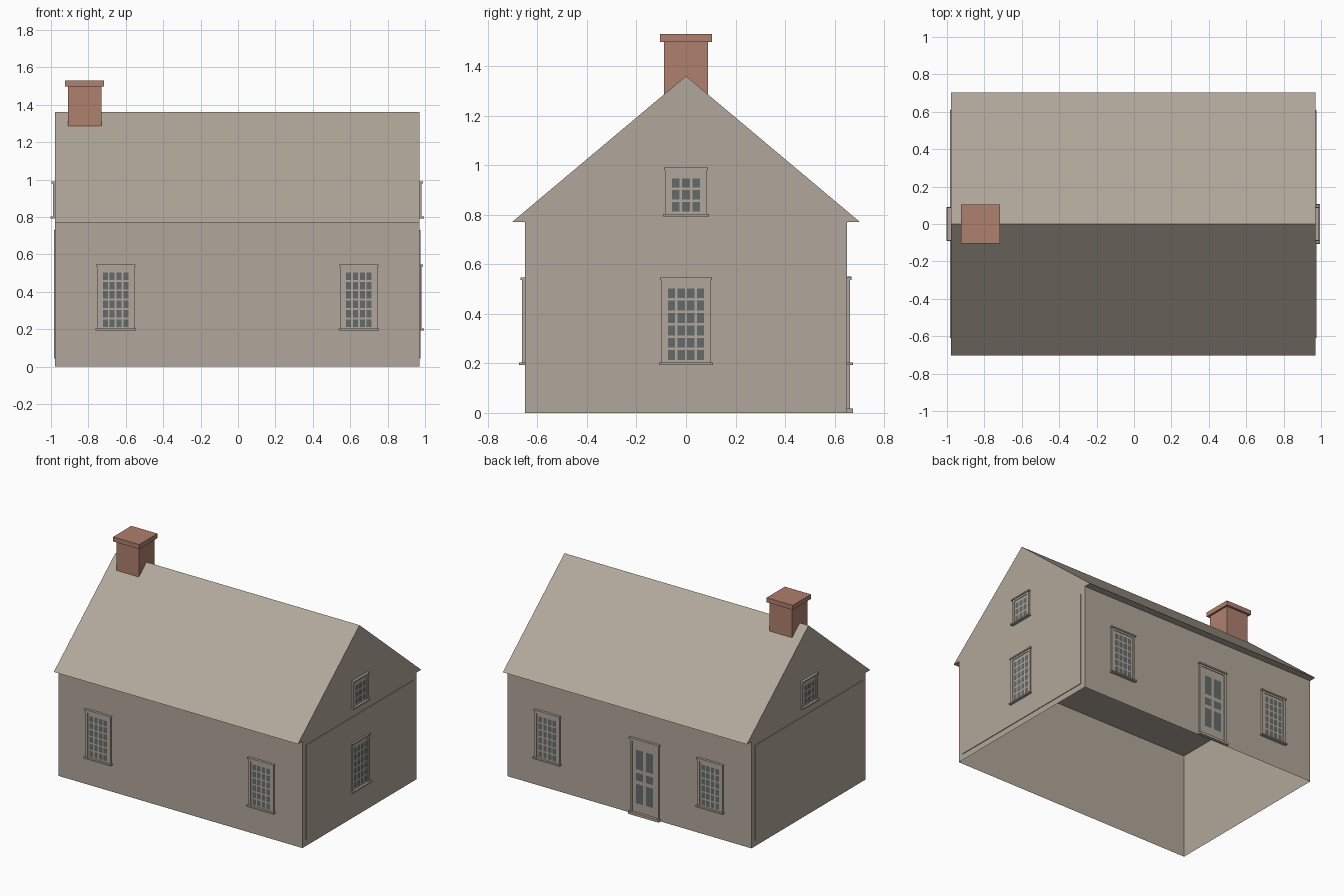
import bpy
import bmesh
from math import pi
from mathutils import Matrix

cube = bpy.data.objects.get("Cube")
if cube:
    bpy.data.objects.remove(cube)


def make_material(name, rgb):
    mat = bpy.data.materials.new(name)
    mat.use_nodes = True
    color = (*rgb, 1)
    mat.diffuse_color = color
    bsdf = mat.node_tree.nodes["Principled BSDF"]
    bsdf.inputs["Base Color"].default_value = color
    bsdf.inputs["Roughness"].default_value = 0.9
    return mat


WOOD = make_material("weathered wood", (0.44, 0.39, 0.325))
BRICK = make_material("faded brick", (0.43, 0.215, 0.155))
GLASS = make_material("dark glass", (0.125, 0.145, 0.145))

CX = -0.004      # centre of the house along x
HALF_X = 0.974
HALF_Y = 0.65
EAVE = 0.77
RIDGE = 1.36

# Each side frame: local x runs along the wall, local -y points outward
SIDES = {
    "front": Matrix.Translation((CX, -HALF_Y, 0)),
    "back": Matrix.Translation((CX, HALF_Y, 0)) @ Matrix.Rotation(pi, 4, "Z"),
    "left": Matrix.Translation((CX + HALF_X, 0, 0)) @ Matrix.Rotation(pi / 2, 4, "Z"),
    "right": Matrix.Translation((CX - HALF_X, 0, 0)) @ Matrix.Rotation(-pi / 2, 4, "Z"),
}


def finish(bm, name, mats, matrix=Matrix()):
    mesh = bpy.data.meshes.new(name)
    bm.to_mesh(mesh)
    bm.free()
    for mat in mats:
        mesh.materials.append(mat)
    obj = bpy.data.objects.new(name, mesh)
    obj.matrix_world = matrix
    bpy.context.collection.objects.link(obj)
    return obj


def add_box(bm, x, y, z):
    """Add a box given (low, high) ranges on each axis."""
    lo, hi = zip(x, y, z)
    size = [b - a for a, b in zip(lo, hi)]
    mid = [(a + b) / 2 for a, b in zip(lo, hi)]
    bmesh.ops.create_cube(bm, matrix=Matrix.Translation(mid) @ Matrix.Diagonal((*size, 1)))


def cuts(start, size, gap, count):
    """Start and end of each of several evenly spaced openings."""
    return [start + i * (size + gap) + e for i in range(count) for e in (0, size)]


def recessed_panel(name, side, us, zs, out=0, depth=0.004, bevel=0, rim=0, fill=0):
    """Flat panel whose odd cells (both ways) are pushed in."""
    bm = bmesh.new()
    grid = [[bm.verts.new((u, -out, z)) for u in us] for z in zs]
    sunk = []
    for j in range(len(zs) - 1):
        for i in range(len(us) - 1):
            face = bm.faces.new((grid[j][i], grid[j][i + 1],
                                 grid[j + 1][i + 1], grid[j + 1][i]))
            if i % 2 and j % 2:
                sunk.append(face)
    edge = [e for e in bm.edges if e.is_boundary]
    bmesh.ops.inset_individual(bm, faces=sunk, thickness=bevel, depth=-depth)
    for face in sunk:
        face.material_index = fill
    if rim:
        made = bmesh.ops.extrude_edge_only(bm, edges=edge)["geom"]
        verts = [v for v in made if isinstance(v, bmesh.types.BMVert)]
        bmesh.ops.translate(bm, verts=verts, vec=(0, rim, 0))
        bmesh.ops.recalc_face_normals(bm, faces=bm.faces)
    return finish(bm, name, [WOOD, GLASS], SIDES[side])


def casing(name, side, u, half, low, high, sill, board=0.018):
    """Trim boards around an opening, with a head cap and a sill."""
    bm = bmesh.new()
    for s in (-1, 1):
        add_box(bm, sorted((u + s * half, u + s * (half - board))), (-0.012, 0), (low, high))
    add_box(bm, (u - half + board, u + half - board), (-0.012, 0), (high - board, high))
    add_box(bm, (u - half - 0.005, u + half + 0.005), (-0.018, 0), (high - 0.004, high + 0.006))
    add_box(bm, (u - half - 0.008, u + half + 0.008), (-0.024, 0), (low - sill, low))
    finish(bm, name, [WOOD], SIDES[side])


def window(name, side, u, half, low, high, cols, rows, pane):
    """Sash with a grid of panes inside a casing."""
    gap = 0.01
    start = u - (cols * (pane[0] + gap) - gap) / 2
    us = [u - half + 0.002] + cuts(start, pane[0], gap, cols) + [u + half - 0.002]
    zs = [low] + cuts(low + 0.01, pane[1], gap, rows) + [high - 0.002]
    recessed_panel(name + "_sash", side, us, zs, out=0.008, rim=0.008, fill=1)
    casing(name + "_casing", side, u, half, low, high, 0.01)


# Walls with narrow grooves between the clapboards
grooves = cuts(0.067, 0.007, 0.023, 21)
for side in ("front", "back"):
    recessed_panel(side + "_wall", side, [-HALF_X, -0.937, 0.937, HALF_X],
                   [0] + grooves + [EAVE], bevel=0.001)
for side in ("left", "right"):
    recessed_panel(side + "_wall", side, [-HALF_Y, HALF_Y], [0, EAVE])
    recessed_panel(side + "_siding", side, [-0.61, -0.607, 0.607, 0.61],
                   [0.043] + grooves + [0.73], out=0.005, rim=0.005, bevel=0.001)

# Gabled roof with a flat ceiling underneath
bm = bmesh.new()
ends = []
for x in (CX - HALF_X, CX + HALF_X):
    ends.append([bm.verts.new((x, y, z))
                 for y, z in ((-0.703, EAVE), (0.703, EAVE), (0, RIDGE))])
    bm.faces.new(ends[-1])
for i in range(3):
    k = (i + 1) % 3
    bm.faces.new((ends[0][i], ends[0][k], ends[1][k], ends[1][i]))
bmesh.ops.recalc_face_normals(bm, faces=bm.faces)
finish(bm, "roof", [WOOD])

# Chimney
bm = bmesh.new()
add_box(bm, (-0.908, -0.73), (-0.088, 0.088), (1.2, 1.5))
add_box(bm, (-0.924, -0.716), (-0.104, 0.104), (1.497, 1.53))
finish(bm, "chimney", [BRICK])

# Tall windows
for side in ("front", "back"):
    for label, x in (("a", -0.65), ("b", 0.65)):
        window(f"{side}_window_{label}", side, x, 0.1, 0.203, 0.54, 4, 6, (0.027, 0.04))
window("left_window", "left", 0, 0.1, 0.203, 0.54, 4, 6, (0.029, 0.04))

# Gable windows
for side in ("left", "right"):
    window(side + "_gable_window", side, 0, 0.084, 0.803, 0.984, 3, 3, (0.031, 0.038))

# Back door with six sunken panels
DOOR = 0.126
door_us = [DOOR - 0.11] + cuts(DOOR - 0.069, 0.058, 0.022, 2) + [DOOR + 0.11]
recessed_panel("back_door", "back", door_us,
               [0.02, 0.085, 0.225, 0.25, 0.305, 0.33, 0.47, 0.54],
               out=0.008, rim=0.008, fill=1)
casing("back_door_casing", "back", DOOR, 0.115, 0.018, 0.545, 0.018)
